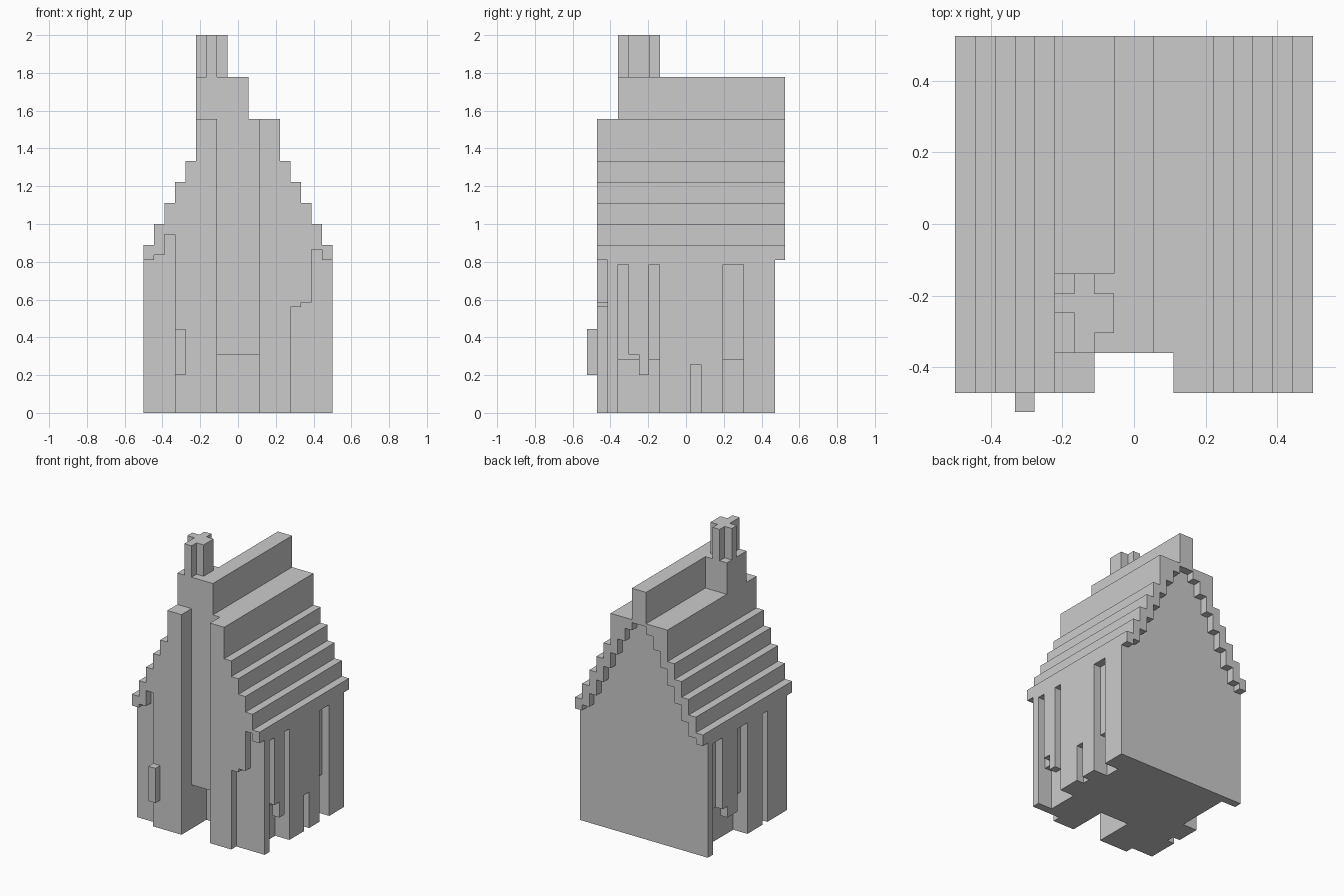
import bpy, bmesh

if "Cube" in bpy.data.objects:
    bpy.data.objects.remove(bpy.data.objects["Cube"])

U = 1 / 18  # block size in plan


def prism(name, pts, y0, y1):
    """Extrude an (x, z) outline along y."""
    bm = bmesh.new()
    face = bm.faces.new([bm.verts.new((x, y0, z)) for x, z in pts])
    new = bmesh.ops.extrude_face_region(bm, geom=[face])["geom"]
    verts = [v for v in new if isinstance(v, bmesh.types.BMVert)]
    bmesh.ops.translate(bm, verts=verts, vec=(0, y1 - y0, 0))
    bmesh.ops.recalc_face_normals(bm, faces=bm.faces)
    me = bpy.data.meshes.new(name)
    bm.to_mesh(me)
    bm.free()
    ob = bpy.data.objects.new(name, me)
    bpy.context.collection.objects.link(ob)
    return ob


def box(name, x0, x1, y0, y1, z0, z1):
    return prism(name, [(x0, z0), (x1, z0), (x1, z1), (x0, z1)], y0, y1)


def stairs(xs, zs):
    """Stepped line: height zs[i] between xs[i] and xs[i + 1]."""
    return [p for i, z in enumerate(zs) for p in ((xs[i], z), (xs[i + 1], z))]


def cut(cutter):
    cutter.hide_render = True
    cutter.hide_viewport = True
    cutter.display_type = 'WIRE'
    mod = house.modifiers.new(cutter.name, 'BOOLEAN')
    mod.operation = 'DIFFERENCE'
    mod.solver = 'EXACT'
    mod.object = cutter


def side_cut(s, y0, y1, z0, z1, depth):
    """Groove in the right (s=1) or left (s=-1) wall."""
    a, b = sorted((s * (0.5 - depth), s * 0.6))
    cut(box("groove_cutter", a, b, y0, y1, z0, z1))


# House with stepped roof outline
xs = [9 * U, 8 * U, 7 * U, 6 * U, 5 * U, 4 * U, 0]
half = stairs(xs, [0.889, 1.0, 1.111, 1.222, 1.333, 1.556])[:-1]
half = [(9 * U, 0)] + half
house = prism("house", half + [(-x, z) for x, z in reversed(half)], -0.472, 0.525)

# Back gable set in under the roof edge
gx = [0.6] + [i * U for i in range(8, 0, -1)] + [0]
gz = [0.81, 0.85, 0.945, 1.055, 1.167, 1.278, 1.389, 1.48, 1.535]
g = [(0.6, -0.1)] + stairs(gx, gz)[:-1]
cut(prism("gable_cutter", g + [(-x, z) for x, z in reversed(g)], 0.47, 0.6))

# Front corners set back beside the two piers
left = stairs([-0.6, -8 * U, -7 * U, -6 * U], [0.81, 0.835, 0.945])
cut(prism("left_corner_cutter", [(-0.6, -0.1)] + left + [(-6 * U, -0.1)], -0.6, -0.416))
right = stairs([0.6, 8 * U, 7 * U, 6 * U, 5 * U], [0.81, 0.865, 0.585, 0.56])
cut(prism("right_corner_cutter", [(0.6, -0.1)] + right + [(5 * U, -0.1)], -0.6, -0.416))

# Tall front recess and deeper doorway
cut(box("recess_cutter", -2 * U, 2 * U, -0.6, -0.36, -0.1, 1.7))
cut(box("doorway_cutter", -2 * U, 2 * U, -0.5, -0.195, -0.1, 0.31))

# Right wall grooves
side_cut(1, -0.36, -0.14, -0.1, 0.28, 2 * U)
side_cut(1, -0.36, -0.305, 0.2, 0.785, U)
side_cut(1, -0.31, -0.25, 0.2, 0.31, U)
side_cut(1, -0.195, -0.14, 0.2, 0.785, U)
side_cut(1, 0.025, 0.08, -0.1, 0.255, U)
side_cut(1, 0.195, 0.305, -0.1, 0.28, 2 * U)
side_cut(1, 0.195, 0.305, 0.2, 0.785, U)

# Left wall grooves
side_cut(-1, 0.028, 0.415, -0.1, 0.28, 2 * U)
side_cut(-1, 0.305, 0.415, 0.2, 0.785, U)
side_cut(-1, 0.028, 0.14, 0.2, 0.785, U)
side_cut(-1, -0.195, -0.14, -0.1, 0.785, U)

# Hanging panel ends
box("right_panel_end", 8 * U, 0.5, -0.25, -0.195, 0.2, 0.28)
box("left_panel_end", -0.5, -8 * U, 0.14, 0.25, 0.2, 0.28)

# Front lamp block
box("front_lamp", -6 * U, -5 * U, -0.525, -0.472, 0.2, 0.445)

# Ridge and chimney base
base = 1.556
box("ridge", -U, U, -0.36, 0.525, base, 1.778)
box("chimney_base", -4 * U, -U, -0.36, -0.138, base, 1.778)

# Cross-shaped chimney
box("chimney", -3 * U, -2 * U, -0.36, -0.138, 1.778, 2)
box("chimney_left_arm", -4 * U, -3 * U, -0.249, -0.194, 1.778, 2)
box("chimney_right_arm", -2 * U, -U, -0.305, -0.194, 1.778, 2)
